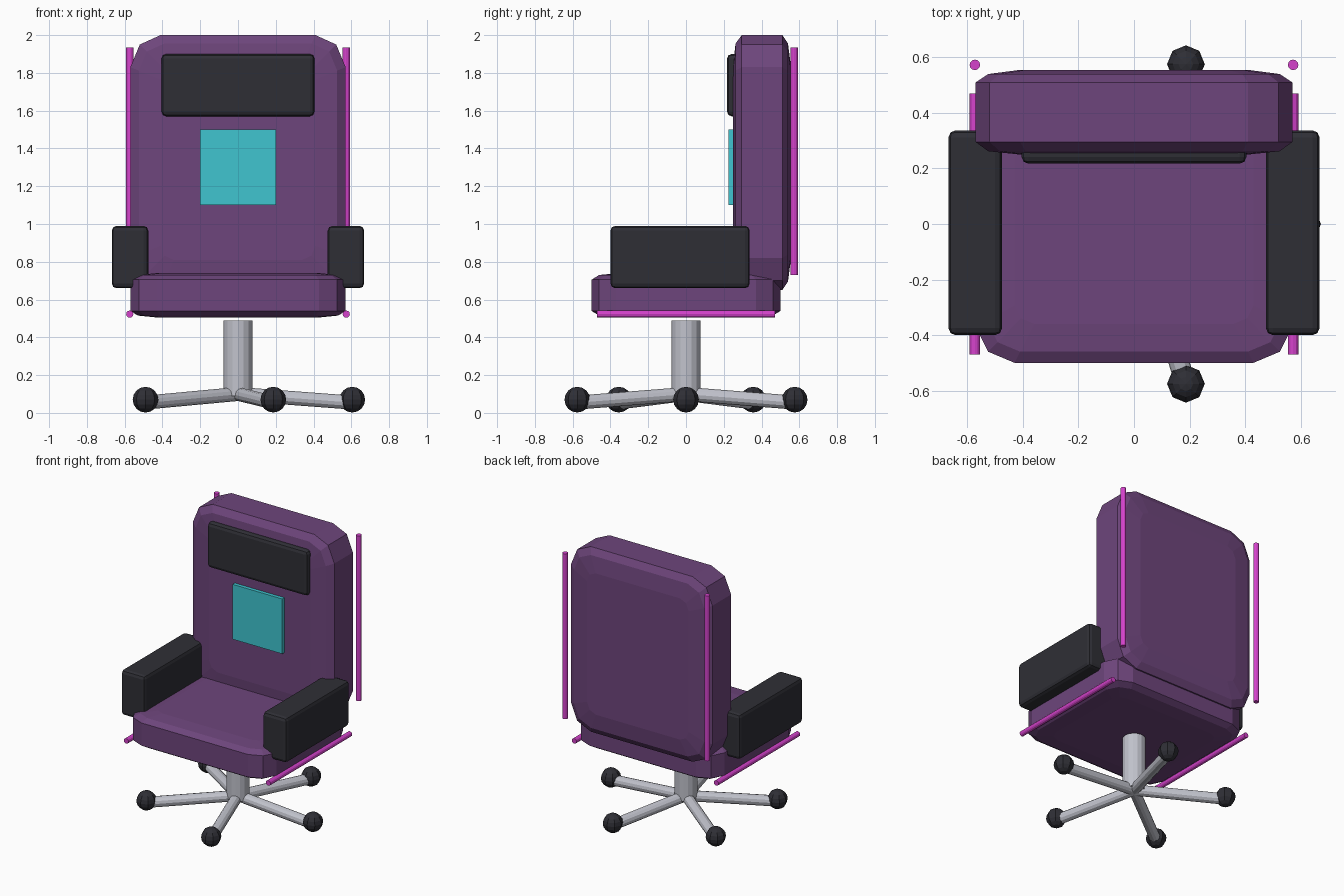
import bpy, bmesh, math
from mathutils import Vector, Matrix

if "Cube" in bpy.data.objects:
    bpy.data.objects.remove(bpy.data.objects["Cube"])


def material(name, rgb):
    m = bpy.data.materials.new(name)
    m.diffuse_color = (*rgb, 1)
    m.use_nodes = True
    m.node_tree.nodes["Principled BSDF"].inputs["Base Color"].default_value = m.diffuse_color
    return m


PURPLE = material("purple fabric", (0.155, 0.06, 0.20))
BLACK = material("black padding", (0.028, 0.028, 0.036))
TEAL = material("teal panel", (0.05, 0.56, 0.63))
PINK = material("pink tube", (0.66, 0.055, 0.60))
METAL = material("grey metal", (0.53, 0.54, 0.60))


def finish(name, bm, mat):
    bmesh.ops.recalc_face_normals(bm, faces=bm.faces)
    me = bpy.data.meshes.new(name)
    bm.to_mesh(me)
    bm.free()
    me.materials.append(mat)
    ob = bpy.data.objects.new(name, me)
    bpy.context.collection.objects.link(ob)
    return ob


def cushion(name, a, b, corner, rings, place):
    """Loft chamfered rectangles; rings are (height, inset), place maps to world."""
    bm = bmesh.new()
    loops = []
    for h, inset in rings:
        k = 1 - 3.5 * inset
        quarter = [(a - inset - k * dx, b - inset - k * dy) for dx, dy in corner]
        pts = []
        for sx, sy in ((1, 1), (-1, 1), (-1, -1), (1, -1)):
            q = quarter if sx * sy > 0 else quarter[::-1]
            pts += [(sx * x, sy * y) for x, y in q]
        loops.append([bm.verts.new(place(x, y, h)) for x, y in pts])
    for lo, hi in zip(loops, loops[1:]):
        for i in range(len(lo)):
            j = (i + 1) % len(lo)
            bm.faces.new((lo[i], lo[j], hi[j], hi[i]))
    bm.faces.new(loops[0])
    bm.faces.new(loops[-1])
    return finish(name, bm, mat=PURPLE)


def box(name, lo, hi, mat, bevel=0.0):
    lo, hi = Vector(lo), Vector(hi)
    bm = bmesh.new()
    bmesh.ops.create_cube(bm, size=1)
    bmesh.ops.scale(bm, vec=hi - lo, verts=bm.verts)
    bmesh.ops.translate(bm, vec=(lo + hi) / 2, verts=bm.verts)
    if bevel:
        bmesh.ops.bevel(bm, geom=bm.edges[:], offset=bevel, segments=2,
                        profile=0.5, affect='EDGES')
    return finish(name, bm, mat)


def tube(name, p, q, r, mat, sides=12):
    p, q = Vector(p), Vector(q)
    bm = bmesh.new()
    rot = (q - p).to_track_quat('Z', 'Y').to_matrix().to_4x4()
    bmesh.ops.create_cone(bm, cap_ends=True, segments=sides, radius1=r, radius2=r,
                          depth=(q - p).length,
                          matrix=Matrix.Translation((p + q) / 2) @ rot)
    return finish(name, bm, mat)


# seat and backrest
cushion("seat", 0.57, 0.50, [(0, 0.13), (0.045, 0.04), (0.14, 0)],
        [(0.505, 0.14), (0.515, 0.04), (0.54, 0), (0.705, 0), (0.73, 0.04), (0.74, 0.14)],
        lambda x, y, h: (x, y, h))
cushion("backrest", 0.57, 0.675, [(0, 0.17), (0.05, 0.05), (0.16, 0)],
        [(0.25, 0.16), (0.262, 0.045), (0.295, 0), (0.51, 0), (0.54, 0.045), (0.555, 0.16)],
        lambda x, y, h: (x, h, y + 1.325))

# headrest and back panel
box("headrest", (-0.405, 0.217, 1.57), (0.405, 0.30, 1.90), BLACK, 0.025)
box("back_panel", (-0.2, 0.224, 1.10), (0.2, 0.275, 1.50), TEAL)

# armrests and trim tubes on both sides
for side, s in (("left", -1), ("right", 1)):
    x0, x1 = sorted((s * 0.475, s * 0.668))
    box(side + "_armrest", (x0, -0.40, 0.66), (x1, 0.337, 0.99), BLACK, 0.025)
    x = s * 0.573
    tube(side + "_back_tube", (x, 0.573, 0.73), (x, 0.573, 1.935), 0.019, PINK)
    tube(side + "_seat_tube", (x, -0.47, 0.523), (x, 0.47, 0.523), 0.019, PINK)

# post and five legs with casters
tube("post", (0, 0, 0.09), (0, 0, 0.49), 0.077, METAL, 16)
for i in range(5):
    t = math.radians(72 * i)
    c, s = math.cos(t), math.sin(t)
    tube(f"leg_{i + 1}", (0, 0, 0.1), (0.6 * c, 0.6 * s, 0.055), 0.037, METAL)
    bm = bmesh.new()
    bmesh.ops.create_uvsphere(bm, u_segments=8, v_segments=8, radius=0.068,
                              matrix=Matrix.Translation((0.605 * c, 0.605 * s, 0.07)))
    finish(f"caster_{i + 1}", bm, BLACK)
